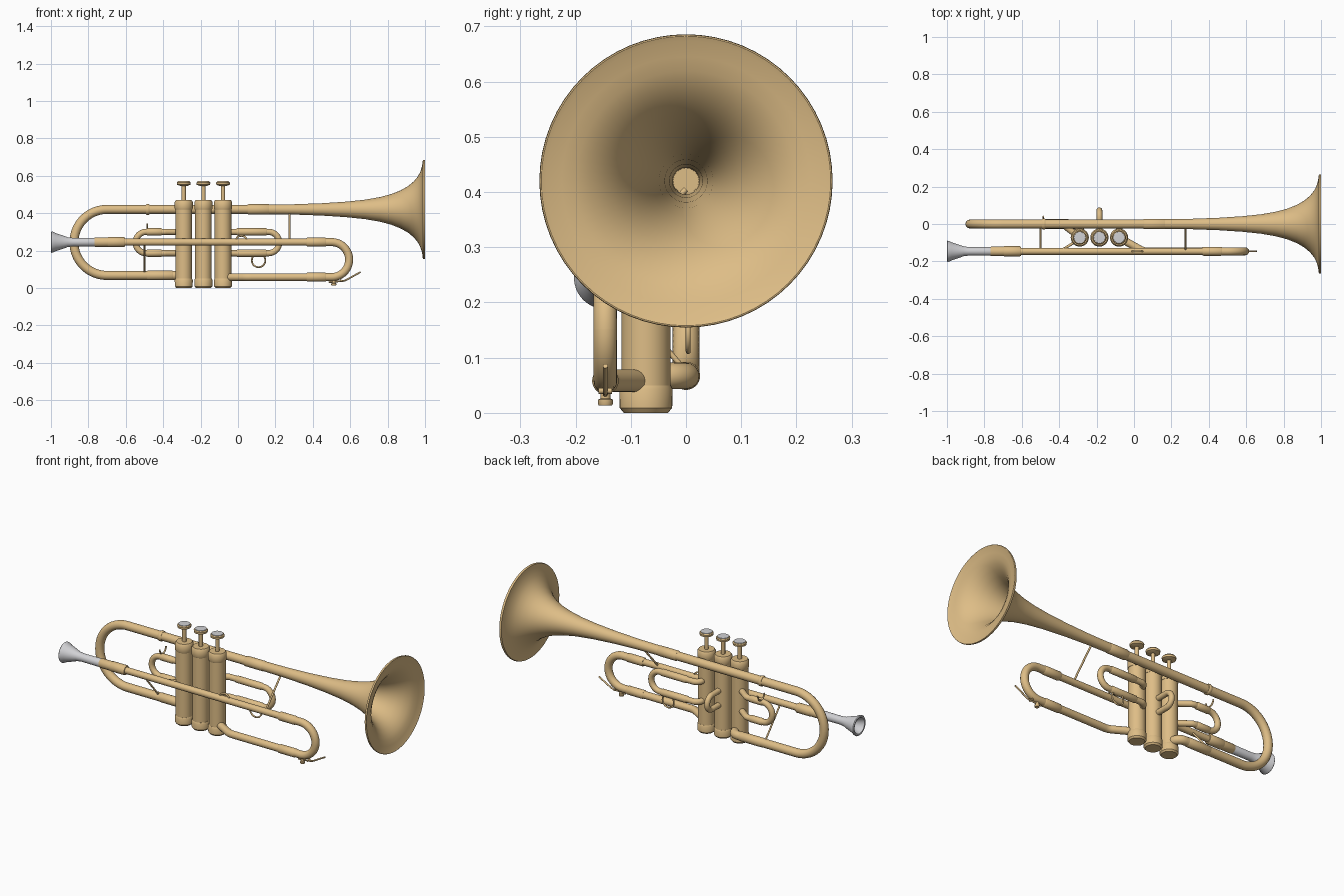
import bpy, bmesh, math
from mathutils import Vector

if "Cube" in bpy.data.objects:
    bpy.data.objects.remove(bpy.data.objects["Cube"])


def material(name, rgb):
    m = bpy.data.materials.new(name)
    m.diffuse_color = (*rgb, 1)
    m.use_nodes = True
    m.node_tree.nodes["Principled BSDF"].inputs["Base Color"].default_value = m.diffuse_color
    return m


BRASS = material("brass", (0.73, 0.51, 0.24))
SILVER = material("silver", (0.64, 0.64, 0.66))


def finish(obj, mat):
    obj.data.materials.clear()
    obj.data.materials.append(mat)
    bpy.ops.object.select_all(action='DESELECT')
    obj.select_set(True)
    bpy.context.view_layer.objects.active = obj
    bpy.ops.object.shade_smooth_by_angle(angle=math.radians(35))
    return obj


def lathe(name, profile, origin, axis, mat=BRASS, segs=32):
    """Revolve (distance along axis, radius) pairs around an axis."""
    rot = Vector(axis).to_track_quat('Z', 'Y')
    bm = bmesh.new()
    rings = []
    for t, r in profile:
        rings.append([bm.verts.new(Vector(origin) + rot @ Vector(
            (r * math.cos(2 * math.pi * i / segs), r * math.sin(2 * math.pi * i / segs), t)))
            for i in range(segs)])
    for a, b in zip(rings, rings[1:]):
        for i in range(segs):
            j = (i + 1) % segs
            bm.faces.new((a[i], a[j], b[j], b[i]))
    bmesh.ops.remove_doubles(bm, verts=bm.verts, dist=1e-5)
    bmesh.ops.recalc_face_normals(bm, faces=bm.faces)
    me = bpy.data.meshes.new(name)
    bm.to_mesh(me)
    bm.free()
    obj = bpy.data.objects.new(name, me)
    bpy.context.collection.objects.link(obj)
    return finish(obj, mat)


def rounded(points, radius, steps=12):
    """Replace each corner of a path by an arc."""
    pts = [Vector(p) for p in points]
    out = [pts[0]]
    for a, p, b in zip(pts, pts[1:], pts[2:]):
        u, v = (a - p).normalized(), (b - p).normalized()
        turn = math.pi - u.angle(v)
        if turn < 0.01:
            continue
        centre = p + (u + v).normalized() * (radius / math.cos(turn / 2))
        start = p + u * radius * math.tan(turn / 2) - centre
        for k in range(steps + 1):
            ang = turn * k / steps
            q = centre + start * math.cos(ang) - u * radius * math.sin(ang)
            if (q - out[-1]).length > 1e-4:
                out.append(q)
    out.append(pts[-1])
    return out


def tube(name, points, r, cyclic=False, mat=BRASS):
    """Round tube along a path."""
    cu = bpy.data.curves.new(name, 'CURVE')
    cu.dimensions = '3D'
    cu.bevel_depth = r
    cu.bevel_resolution = 6
    cu.use_fill_caps = True
    sp = cu.splines.new('POLY')
    sp.points.add(len(points) - 1)
    for q, p in zip(sp.points, points):
        q.co = (*p, 1)
    sp.use_cyclic_u = cyclic
    obj = bpy.data.objects.new(name, cu)
    bpy.context.collection.objects.link(obj)
    bpy.ops.object.select_all(action='DESELECT')
    obj.select_set(True)
    bpy.context.view_layer.objects.active = obj
    bpy.ops.object.convert(target='MESH')
    return finish(bpy.context.view_layer.objects.active, mat)


def sleeve(name, x0, x1, y, z, r):
    """Ferrule around a tube running along x, with softened ends."""
    e = min(0.006, (x1 - x0) / 4)
    lathe(name, [(0, 0), (0, r - e * .6), (e, r), (x1 - x0 - e, r),
                 (x1 - x0, r - e * .6), (x1 - x0, 0)], (x0, y, z), (1, 0, 0))


YL, ZL, ZB, YV = -0.146, 0.245, 0.42, -0.0725   # leadpipe, bell and valve lines
ZR, ZM = .058, .067                             # lower slide and lower main tube heights

# flared bell, a thin shell with an open mouth and a nearly flat brim
flare = [(0.1, .0255), (0.3, .0275), (0.45, .033), (0.58, .0415), (0.68, .052), (0.76, .066),
         (0.82, .082), (0.87, .102), (0.91, .125), (0.94, .150), (0.962, .177), (0.975, .202),
         (0.983, .228), (0.987, .250)]
inner = [(x + .005, r - .003) for x, r in reversed(flare)]
lathe("bell", [(0.1, 0)] + flare + [(0.988, .263), (0.994, .2655), (0.9995, .2645), (1.0, .262)]
      + [(0.996, .253)] + inner[1:] + [(0.103, 0)], (0, 0, ZB), (1, 0, 0), segs=64)

# main tube: back bend, then into the first valve
tube("main_tube_bend", rounded([(0.12, 0, ZB), (-.877, 0, ZB), (-.877, 0, ZM), (-.5, 0, ZM)],
                               .1764, 20), .024)
tube("main_tube_lower", rounded([(-.51, 0, ZM), (-.29, 0, ZM), (-.29, YV, ZM)], .04), .024)
sleeve("bell_ferrule", .05, .17, 0, ZB, .028)
sleeve("bell_tube_ring", -.493, -.472, 0, ZB, .029)
sleeve("lower_tube_ferrule", -.49, -.345, 0, ZM, .0255)

# leadpipe, tuning slide and return to the third valve
XB, RB = .594, (ZL - ZR) / 2 - .0001
tube("leadpipe", [(-.76, YL, ZL), (.47, YL, ZL)], .0185)
tube("tuning_slide_bow", rounded([(.46, YL, ZL), (XB, YL, ZL), (XB, YL, ZR), (.46, YL, ZR)],
                                 RB, 16), .0215)
tube("slide_return", rounded([(.47, YL, ZR), (.05, YL, ZR), (-.08, YV, ZR)], .08), .0205)
sleeve("leadpipe_receiver", -.77, -.61, YL, ZL, .0255)
sleeve("receiver_collar", -.70, -.605, YL, ZL, .0272)
for z, label in ((ZL, "upper"), (ZR, "lower")):
    sleeve(label + "_slide_sleeve", .365, .472, YL, z, .0240)

# mouthpiece with a hollow cup
lathe("mouthpiece", [(.25, 0), (.25, .02), (.235, .0235), (.12, .0225), (.09, .026), (.06, .037),
                     (.025, .048), (.012, .055), (.004, .057), (0, .053), (.001, .045),
                     (.02, .038), (.045, .025), (.06, .008), (.08, 0)],
      (-1.0, YL, ZL), (1, 0, 0), SILVER)

# three valves
for i, x in enumerate((-.29, -.185, -.08), 1):
    o, up = (x, YV, 0), (0, 0, 1)
    lathe(f"valve_casing_{i}", [(.04, 0), (.04, .0445), (.44, .0445), (.44, 0)], o, up)
    lathe(f"valve_bottom_cap_{i}", [(0, 0), (0, .040), (.009, .0475), (.043, .0485),
                                    (.05, .045), (.05, 0)], o, up)
    lathe(f"valve_top_cap_{i}", [(.42, 0), (.42, .046), (.425, .0485), (.46, .0485), (.47, .042),
                                 (.47, 0)], o, up)
    lathe(f"valve_stem_{i}", [(.46, 0), (.46, .011), (.55, .011), (.55, 0)], o, up, segs=20)
    lathe(f"valve_button_{i}", [(.546, 0), (.546, .02), (.552, .036), (.563, .037), (.568, .033),
                                (.568, 0)], o, up)
    lathe(f"button_inlay_{i}", [(.566, 0), (.566, .031), (.571, .030), (.572, 0)], o, up, SILVER)

# first and third valve slides, U-shaped, behind the valves
ZT, ZU = .300, .186
tube("first_slide_bow", rounded([(-.40, 0, ZT), (-.547, 0, ZT), (-.547, 0, ZU), (-.40, 0, ZU)],
                                .0569), .0165)
tube("third_slide_bow", rounded([(.0, 0, ZT), (.220, 0, ZT), (.220, 0, ZU), (.0, 0, ZU)],
                                .0569), .0165)
for z, label in ((ZT, "upper"), (ZU, "lower")):
    tube(f"first_slide_{label}_leg", rounded([(-.42, 0, z), (-.385, 0, z), (-.29, YV, z)], .03),
         .0165)
    tube(f"third_slide_{label}_leg", rounded([(.02, 0, z), (-.08, 0, z), (-.08, YV, z)], .035),
         .0165)
    sleeve(f"first_slide_{label}_sleeve", -.49, -.405, 0, z, .0195)
    sleeve(f"third_slide_{label}_sleeve", -.01, .155, 0, z, .0195)

# second valve slide, a short loop to the back
tube("second_slide", rounded([(-.185, YV, .272), (-.185, .073, .272), (-.185, .073, .19),
                              (-.185, YV, .19)], .0409), .0155)

# braces
tube("left_brace", [(-.5, YL, ZL), (-.5, 0, .075)], .0048)
tube("right_brace", [(.275, YL, ZL), (.275, 0, ZB - .015)], .0052)
tube("leadpipe_valve_brace", [(-.38, YL + .01, ZL), (-.31, YV - .02, ZL)], .007)


# finger ring, thumb saddle and finger hook
def arc(f, a0, a1, n):
    return [f(math.radians(a0 + (a1 - a0) * k / n)) for k in range(n + 1)]


tube("finger_ring", arc(lambda a: (.11 + .036 * math.cos(a), .004, .147 + .036 * math.sin(a)),
                        0, 348, 29), .0045, cyclic=True)
tube("thumb_saddle", arc(lambda a: (-.485, .012 + .028 * math.cos(a), .345 + .03 * math.sin(a)),
                         180, 360, 14), .0045)
tube("finger_hook", arc(lambda a: (.018 + .028 * math.cos(a), YL, .257 + .022 * math.sin(a)),
                        0, 180, 14), .005)

# water key under the tuning slide
lathe("water_key_pad", [(.013, 0), (.013, .012), (.016, .0135), (.024, .0135), (.026, .009),
                        (.045, .009), (.045, 0)], (.512, YL, 0), (0, 0, 1), segs=20)
tube("water_key_lever", rounded([(.485, YL, .031), (.57, YL, .038), (.655, YL, .085)], .06, 6),
     .0045)
tube("water_key_pivot", [(.55, YL - .012, .040), (.55, YL + .012, .040)], .0055)
